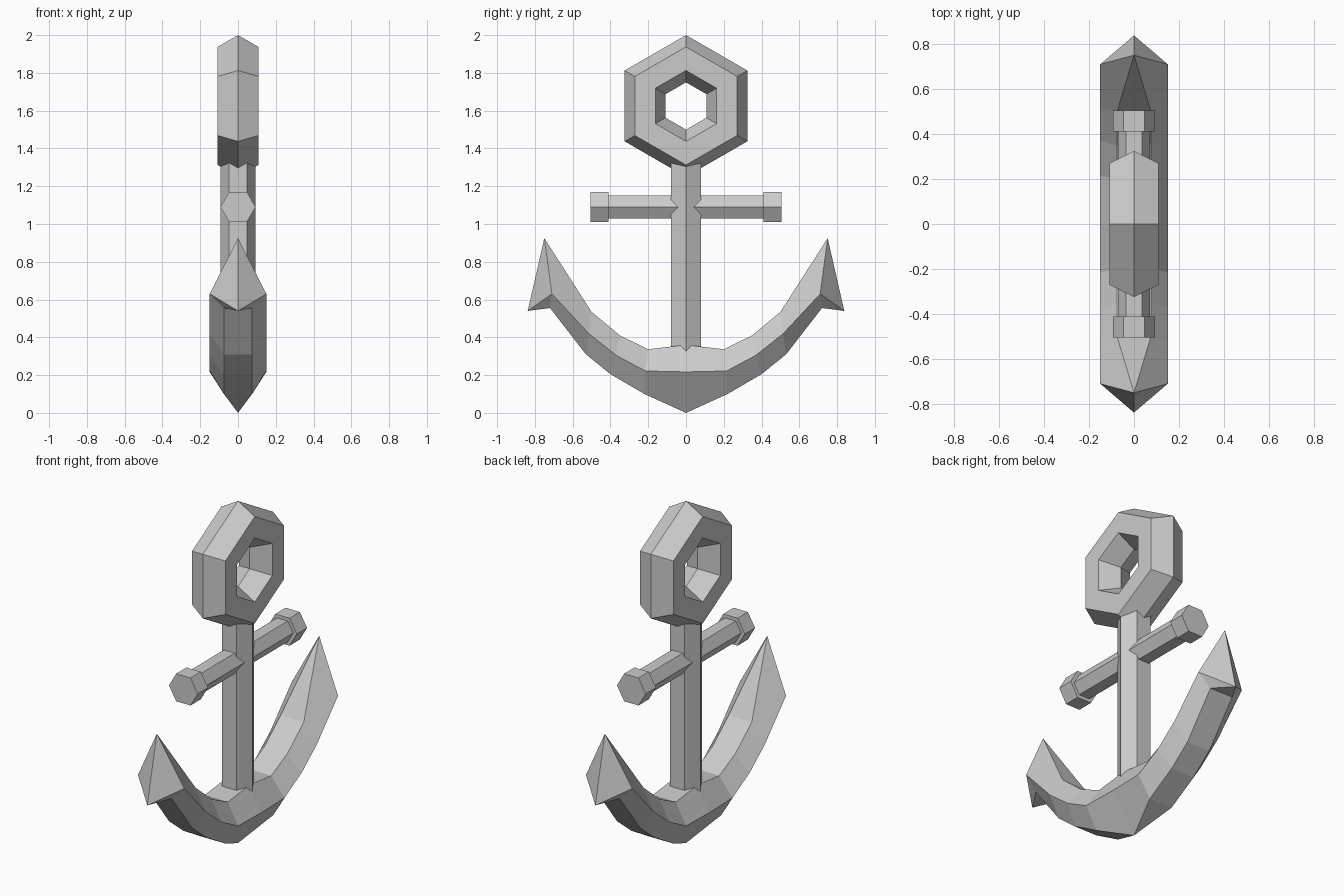
import bpy, bmesh
from math import pi, radians

if "Cube" in bpy.data.objects:
    bpy.data.objects.remove(bpy.data.objects["Cube"])

# Ring at the top: six-sided torus with a six-sided section, standing in the yz plane
bpy.ops.mesh.primitive_torus_add(major_segments=6, minor_segments=6, major_radius=0.25,
                                 minor_radius=0.125, location=(0, 0, 1.625),
                                 rotation=(0, radians(90), 0))
bpy.context.object.name = "ring"


def hex_bar(name, radius, length, location, rotation):
    bpy.ops.mesh.primitive_cylinder_add(vertices=6, radius=radius, depth=length,
                                        location=location, rotation=rotation)
    bpy.context.object.name = name


# Shank and cross bar, all with a corner pointing along x
hex_bar("shank", 0.093, 1.08, (0, 0, 0.83), (0, 0, radians(90)))
lying = (radians(90), radians(90), 0)


def lying_bar(name, radius, y0, y1):
    # Hexagonal prism along y with corners on the x axis
    bm = bmesh.new()
    from math import cos, sin
    rings = [[bm.verts.new((radius * cos(i * pi / 3), y, 1.09 + radius * sin(i * pi / 3)))
              for i in range(6)] for y in (y0, y1)]
    for i in range(6):
        j = (i + 1) % 6
        bm.faces.new((rings[0][i], rings[0][j], rings[1][j], rings[1][i]))
    for r in rings:
        bm.faces.new(r)
    finish(bm, name)


def finish(bm, name):
    bmesh.ops.remove_doubles(bm, verts=bm.verts, dist=1e-4)
    bmesh.ops.recalc_face_normals(bm, faces=bm.faces)
    mesh = bpy.data.meshes.new(name)
    bm.to_mesh(mesh)
    bm.free()
    bpy.context.collection.objects.link(bpy.data.objects.new(name, mesh))


lying_bar("cross_bar", 0.07, -0.45, 0.45)
for side, name in ((-1, "cross_bar_front_knob"), (1, "cross_bar_back_knob")):
    lying_bar(name, 0.093, side * 0.41, side * 0.505)

# Curved arms: sections of (half width, y, z) for upper, side and lower corners
W, S = 0.075, 0.15
half = [
    ((W, 0.20, 0.337), (S, 0.215, 0.222), (W, 0.22, 0.10)),
    ((W, 0.35, 0.41), (S, 0.37, 0.305), (W, 0.40, 0.205)),
    ((W, 0.50, 0.535), (S, 0.515, 0.42), (W, 0.53, 0.31)),
    ((0, 0.75, 0.925), (S, 0.71, 0.63), (W, 0.72, 0.555)),
]
middle = [((W, 0, 0.36), (S, 0, 0.217), (0, 0, 0))]
mirrored = [tuple((w, -y, z) for w, y, z in s) for s in reversed(half)]


def add_face(bm, points):
    # Skip corners that coincide, so pointed sections give triangles
    unique = list(dict.fromkeys(points))
    if len(unique) > 2:
        bm.faces.new([bm.verts.new(p) for p in unique])


bm = bmesh.new()
loops = []
for s in mirrored + middle + half:
    right = [(w, y, z) for w, y, z in s]
    left = [(-w if w else 0, y, z) for w, y, z in reversed(s)]
    loops.append(right + left)
for a, b in zip(loops, loops[1:]):
    for i in range(6):
        j = (i + 1) % 6
        add_face(bm, (a[i], a[j], b[j], b[i]))
# Flukes: close each end with a fan to the barb point
for loop, y in ((loops[0], -0.838), (loops[-1], 0.838)):
    for i in range(6):
        add_face(bm, (loop[i], loop[(i + 1) % 6], (0, y, 0.54)))
finish(bm, "arms_and_flukes")
